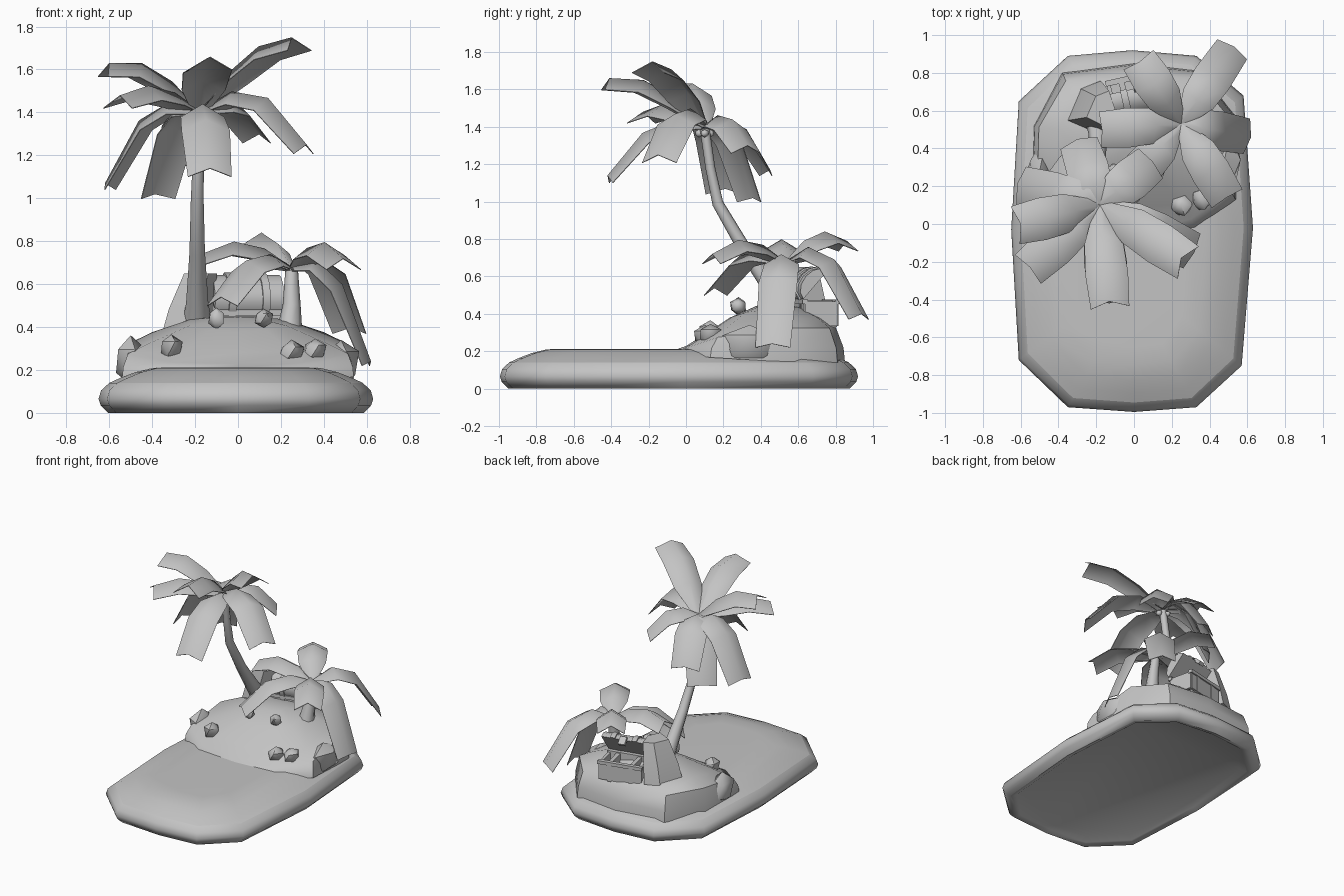
import bpy, bmesh, math, random
from mathutils import Vector, Matrix

if "Cube" in bpy.data.objects:
    bpy.data.objects.remove(bpy.data.objects["Cube"])
random.seed(4)

clay = bpy.data.materials.new("clay_grey")
clay.use_nodes = True
GREY = (0.55, 0.55, 0.55, 1)
clay.diffuse_color = GREY
clay.node_tree.nodes["Principled BSDF"].inputs["Base Color"].default_value = GREY


def finish(bm, name, angle=35):
    mesh = bpy.data.meshes.new(name)
    bm.to_mesh(mesh)
    bm.free()
    ob = bpy.data.objects.new(name, mesh)
    bpy.context.collection.objects.link(ob)
    mesh.materials.append(clay)
    bpy.ops.object.select_all(action='DESELECT')
    ob.select_set(True)
    bpy.context.view_layer.objects.active = ob
    bpy.ops.object.shade_smooth_by_angle(angle=math.radians(angle))


def loft(name, rings, angle=35, cap_start=True, cap_end=True):
    bm = bmesh.new()
    loops = [[bm.verts.new(p) for p in ring] for ring in rings]
    n = len(loops[0])
    for a, b in zip(loops, loops[1:]):
        for i in range(n):
            j = (i + 1) % n
            bm.faces.new((a[i], a[j], b[j], b[i]))
    if cap_start:
        bm.faces.new(loops[0][::-1])
    if cap_end:
        bm.faces.new(loops[-1])
    if cap_start and cap_end:
        bmesh.ops.recalc_face_normals(bm, faces=bm.faces)
    finish(bm, name, angle)


def box(name, size, matrix):
    bm = bmesh.new()
    bmesh.ops.create_cube(bm, size=1)
    bmesh.ops.scale(bm, vec=size, verts=bm.verts)
    bmesh.ops.transform(bm, matrix=matrix, verts=bm.verts)
    finish(bm, name)


# Island rim and sand
shore = [(0, -.995), (.33, -.97), (.57, -.75), (.63, -.02), (.58, .68), (.33, .89),
         (-.01, .92), (-.35, .89), (-.61, .65), (-.65, -.03), (-.61, -.72), (-.35, -.97)]


def shore_ring(inset, z):
    return [(x * (1 - inset / .64), (y + .035) * (1 - inset / .96) - .035, z) for x, y in shore]


loft("island_rim", [shore_ring(i, z) for i, z in
                    [(.12, .035), (.085, .012), (.045, 0), (.01, .035), (0, .065), (.012, .105), (.05, .14)]],
     60, cap_end=False)
loft("beach_sand", [shore_ring(i, z) for i, z in
                    [(.05, .14), (.1, .163), (.17, .19), (.25, .21), (.35, .212)]], 60, cap_start=False)

# Hill at the back: steep walls, sloping plateau and a gentle front ramp
foot = [(-.54, .13), (-.53, .52), (-.38, .8), (0, .85), (.35, .81), (.53, .58),
        (.54, .13), (.32, -.03), (0, -.06), (-.32, -.03)]
foot = foot[6:] + foot[:6]
foot.reverse()


def hill_ring(sx, sy, back_z, front_z):
    ring = []
    for x, y in reversed(foot):
        t = min(1, max(0, (y + .06) / .4))
        ring.append((x * sx, (y - .45) * sy + .45, front_z + (back_z - front_z) * t))
    return ring[::-1]


loft("hill", [hill_ring(1, 1, .14, .19), hill_ring(.99, .98, .22, .21), hill_ring(.95, .88, .325, .228),
              hill_ring(.76, .72, .375, .28), hill_ring(.42, .42, .435, .38),
              hill_ring(.13, .13, .45, .445)], 42, cap_start=False)


# Rocks
def rock(name, at, size, smooth=45):
    bm = bmesh.new()
    bmesh.ops.create_icosphere(bm, subdivisions=1, radius=1)
    for v in bm.verts:
        v.co *= random.uniform(.95, 1.15)
        v.co = Vector(at) + v.co * Vector(size)
    finish(bm, name, smooth)


rocks = [((-.31, .13, .3), (.055, .06, .065)), ((.25, .1, .28), (.06, .06, .055)),
         ((.36, .13, .29), (.055, .06, .055)), ((.48, .34, .23), (.085, .16, .115)),
         ((.12, .28, .44), (.045, .045, .045)), ((-.1, .28, .44), (.04, .04, .05)),
         ((-.5, .28, .24), (.07, .11, .11))]
for i, (at, size) in enumerate(rocks):
    rock(f"rock_{i + 1}", at, size)

# Tall standing stone behind the trunk
slab = [(-.36, .55), (-.2, .47), (-.14, .6), (-.19, .75), (-.29, .71)]
loft("standing_stone", [[((x + .23) * s - .23 + dx, (y - .6) * s + .6, z) for x, y in slab]
                        for s, dx, z in [(1.05, .01, .36), (.95, .03, .48), (.7, .07, .65)]], 20)

# Treasure chest, opening towards the back
chest = Matrix.Translation((.03, .69, .35)) @ Matrix.Rotation(.22, 4, 'Z')
T = Matrix.Translation
box("chest_floor", (.3, .16, .03), chest @ T((0, 0, .03)))
for s, side in ((1, "left"), (-1, "right")):
    box(f"chest_{side}_end", (.02, .18, .13), chest @ T((s * .15, 0, .05)))
    box(f"chest_{side}_strap", (.03, .2, .14), chest @ T((s * .08, 0, .05)))
for s, side in ((1, "back"), (-1, "front")):
    box(f"chest_{side}_wall", (.3, .02, .13), chest @ T((0, s * .085, .05)))
    box(f"chest_{side}_rail", (.33, .03, .025), chest @ T((0, s * .09, .115)))
lid = chest @ T((0, -.1, .13)) @ Matrix.Rotation(.85, 4, 'X')


def lid_arc(x, grow=0):
    return [lid @ Vector((x, .1 - (.1 + grow) * math.cos(a * math.pi / 6),
                          (.07 + grow) * math.sin(a * math.pi / 6))) for a in range(7)]


loft("chest_lid", [lid_arc(-.165), lid_arc(.165)])
for s, side in ((1, "left"), (-1, "right")):
    loft(f"lid_{side}_strap", [lid_arc(s * .08 - .018, .01), lid_arc(s * .08 + .018, .01)])
box("chest_lock", (.05, .025, .06), lid @ T((0, .205, -.01)))


# Palm trunks
def trunk(name, path, sides=8):
    pts = [Vector(p[:3]) for p in path]
    rings = []
    for i, p in enumerate(path):
        d = (pts[min(i + 1, len(pts) - 1)] - pts[max(i - 1, 0)]).normalized()
        u = d.cross(Vector((1, 0, 0))).normalized()
        v = d.cross(u)
        rings.append([pts[i] + p[3] * (u * math.cos(k * math.tau / sides) + v * math.sin(k * math.tau / sides))
                      for k in range(sides)])
    loft(name, rings, 60)


trunk("tall_trunk", [(-.19, .57, .39, .075), (-.19, .48, .51, .052), (-.19, .31, .75, .036),
                     (-.19, .17, .99, .03), (-.185, .13, 1.18, .026), (-.18, .1, 1.39, .026)])
trunk("short_trunk", [(.24, .48, .38, .06), (.25, .5, .5, .042), (.25, .53, .66, .03)])


# Fronds: softly folded blades that arch from the crown to a broad, cut tip
def frond(name, crown, tip, arch, width):
    crown, tip = Vector(crown), Vector(tip)
    flat = Vector((tip.x - crown.x, tip.y - crown.y, 0)).normalized()
    side = Vector((-flat.y, flat.x, 0))
    shape = ((0, .3, 0), (.3, .95, .85), (.64, 1.05, 1), (1, .95, 0))
    ridge = [crown.lerp(tip, t) + Vector((0, 0, arch * lift)) for t, w, lift in shape]
    bm = bmesh.new()
    rows = []
    for i, (t, w, lift) in enumerate(shape):
        along = (ridge[min(i + 1, 3)] - ridge[max(i - 1, 0)]).normalized()
        fold = along.cross(side) * width * w * .6
        rows.append([bm.verts.new(ridge[i] + side * width * w - fold + flat * .03 * t),
                     bm.verts.new(ridge[i]),
                     bm.verts.new(ridge[i] - side * width * w - fold + flat * .03 * t)])
    for a, b in zip(rows, rows[1:]):
        for k in (0, 1):
            bm.faces.new((a[k], b[k], b[k + 1], a[k + 1]))
    bmesh.ops.recalc_face_normals(bm, faces=bm.faces)
    bmesh.ops.solidify(bm, geom=bm.faces[:], thickness=.004)
    bmesh.ops.recalc_face_normals(bm, faces=bm.faces)
    finish(bm, name, 75)


palms = {
    "tall": ((-.18, .1, 1.41), .108, [
        (-.13, -.42, 1.14, .13), (-.55, -.23, 1.48, .07), (-.6, 0, 1.63, .08),
        (-.62, .21, 1.07, .17), (-.39, .36, 1.02, .17), (-.3, .45, 1.17, .13),
        (-.13, -.41, 1.66, .08), (.25, -.18, 1.75, .08), (.32, -.15, 1.25, .16),
        (.1, .33, 1.3, .1)]),
    "short": ((.25, .53, .68), .1, [
        (.62, .46, .24, .2), (.53, .94, .4, .19), (.03, .86, .79, .09),
        (-.17, .5, .74, .08), (-.08, .15, .54, .12), (.49, .14, .72, .09)])}
for palm, (crown, width, tips) in palms.items():
    for i, (x, y, z, arch) in enumerate(tips):
        frond(f"{palm}_frond_{i + 1}", crown, (x, y, z), arch, width)

# Coconuts under the tall crown
for k in range(3):
    a = k * math.tau / 3
    rock(f"coconut_{k + 1}", (-.18 + .035 * math.cos(a), .1 + .035 * math.sin(a), 1.365), (.022,) * 3, 80)
